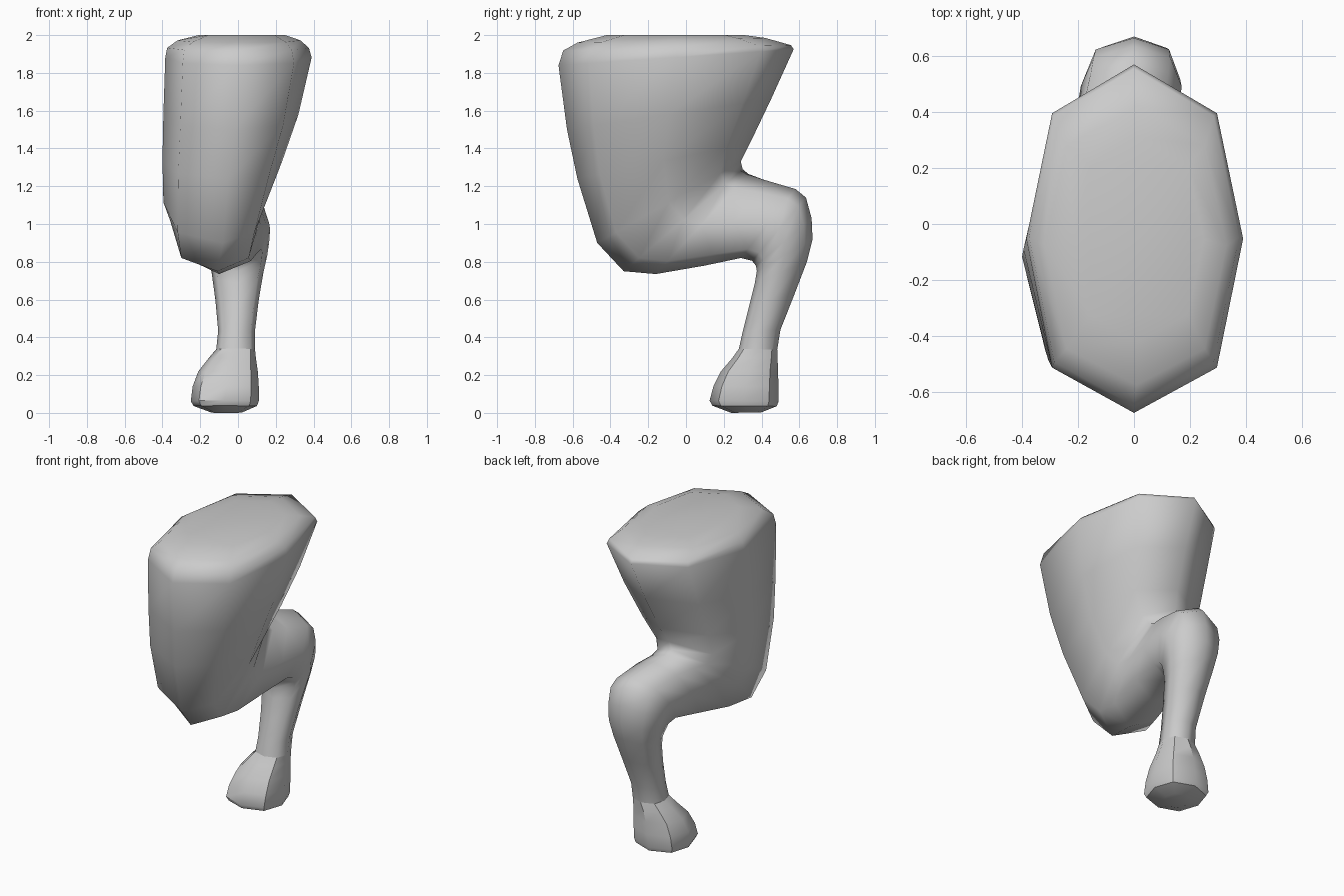
import bpy, bmesh, math

cube = bpy.data.objects.get("Cube")
if cube:
    bpy.data.objects.remove(cube, do_unlink=True)

grey = bpy.data.materials.new("light grey")
grey.use_nodes = True
colour = (0.6, 0.6, 0.6, 1)
grey.diffuse_color = colour
grey.node_tree.nodes["Principled BSDF"].inputs["Base Color"].default_value = colour

# Eight-sided section: fraction from back to front, fraction of half width
SECTION = [(0, 0), (0.14, 0.76), (0.5, 1), (0.87, 0.76),
           (1, 0), (0.87, -0.76), (0.5, -1), (0.14, -0.76)]


def loft(name, rings, angle):
    """Skin tilted rings: back (y, z), front (y, z), x min, x max, ridge x."""
    bm = bmesh.new()
    loops = []
    for (by, bz), (fy, fz), x0, x1, mid in rings:
        loop = []
        for t, w in SECTION:
            x = mid + (w * (x1 - mid) if w > 0 else -w * (x0 - mid))
            loop.append(bm.verts.new((x, by + t * (fy - by), bz + t * (fz - bz))))
        loops.append(loop)
    for a, b in zip(loops, loops[1:]):
        for i in range(8):
            j = (i + 1) % 8
            bm.faces.new((a[i], a[j], b[j], b[i]))
    bm.faces.new(loops[0])
    bm.faces.new(loops[-1])
    bmesh.ops.recalc_face_normals(bm, faces=bm.faces)
    mesh = bpy.data.meshes.new(name)
    bm.to_mesh(mesh)
    bm.free()
    mesh.materials.append(grey)
    obj = bpy.data.objects.new(name, mesh)
    bpy.context.collection.objects.link(obj)
    bpy.ops.object.select_all(action='DESELECT')
    obj.select_set(True)
    bpy.context.view_layer.objects.active = obj
    bpy.ops.object.shade_smooth_by_angle(angle=math.radians(angle))
    return obj


# Thigh sweeping round the bent joint into the shank
loft("upper_leg", [
    # rounded top
    ((0.31, 2.0), (-0.42, 2.0), -0.21, 0.25, 0.01),
    ((0.42, 1.985), (-0.575, 1.96), -0.32, 0.33, 0.01),
    ((0.555, 1.947), (-0.65, 1.918), -0.375, 0.375, 0),
    ((0.57, 1.925), (-0.675, 1.84), -0.385, 0.39, 0),
    # thigh
    ((0.45, 1.66), (-0.63, 1.50), -0.395, 0.32, -0.02),
    ((0.34, 1.43), (-0.575, 1.24), -0.40, 0.235, -0.05),
    ((0.29, 1.33), (-0.47, 0.90), -0.395, 0.14, -0.08),
    ((0.30, 1.29), (-0.33, 0.75), -0.36, 0.11, -0.11),
    ((0.33, 1.265), (-0.16, 0.735), -0.29, 0.12, -0.10),
    ((0.41, 1.235), (0.10, 0.78), -0.235, 0.145, -0.06),
    # joint
    ((0.58, 1.185), (0.29, 0.82), -0.20, 0.165, -0.01),
    ((0.635, 1.14), (0.35, 0.805), -0.19, 0.17, 0),
    ((0.665, 1.03), (0.37, 0.78), -0.18, 0.165, 0),
    ((0.67, 0.92), (0.375, 0.75), -0.16, 0.155, 0),
    # shank
    ((0.64, 0.80), (0.365, 0.69), -0.14, 0.135, 0),
    ((0.575, 0.63), (0.335, 0.57), -0.12, 0.11, 0),
    ((0.50, 0.44), (0.30, 0.43), -0.105, 0.09, -0.01),
    ((0.483, 0.335), (0.28, 0.34), -0.115, 0.09, -0.01),
], 65)

# Foot flaring out to a low dished sole
loft("foot", [
    ((0.483, 0.335), (0.28, 0.34), -0.115, 0.09, -0.01),
    ((0.485, 0.29), (0.245, 0.29), -0.155, 0.095, -0.03),
    ((0.487, 0.22), (0.185, 0.22), -0.21, 0.105, -0.05),
    ((0.49, 0.14), (0.145, 0.14), -0.24, 0.11, -0.06),
    ((0.49, 0.06), (0.125, 0.065), -0.25, 0.11, -0.07),
    ((0.48, 0.035), (0.14, 0.038), -0.235, 0.10, -0.07),
    ((0.40, 0.003), (0.24, 0.0), -0.14, 0.02, -0.07),
], 40)
